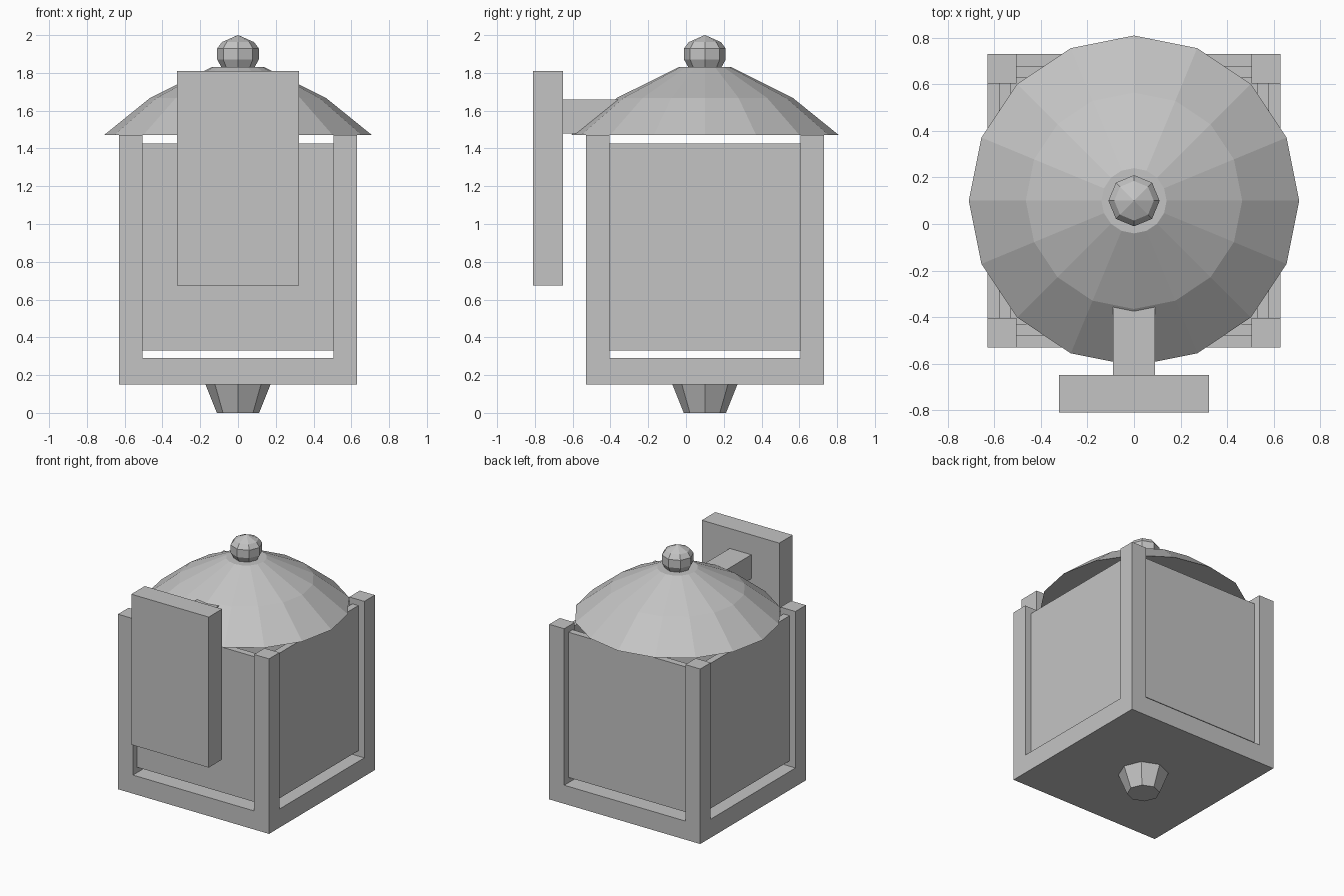
import bpy, math

if "Cube" in bpy.data.objects:
    bpy.data.objects.remove(bpy.data.objects["Cube"], do_unlink=True)

GREY = (0.55, 0.55, 0.55, 1)
mat = bpy.data.materials.new("plain_grey")
mat.use_nodes = True
mat.diffuse_color = GREY
mat.node_tree.nodes["Principled BSDF"].inputs["Base Color"].default_value = GREY

CY = 0.10    # lantern axis in y
HALF = 0.63  # half width of the lantern body


def add_mesh(name, verts, faces):
    me = bpy.data.meshes.new(name)
    me.from_pydata(verts, [], faces)
    me.materials.append(mat)
    ob = bpy.data.objects.new(name, me)
    bpy.context.collection.objects.link(ob)
    return ob


def box(name, x, y, z):
    verts = [(a, b, c) for c in z for b in y for a in x]
    faces = [(0, 2, 3, 1), (4, 5, 7, 6), (0, 1, 5, 4),
             (2, 6, 7, 3), (0, 4, 6, 2), (1, 3, 7, 5)]
    return add_mesh(name, verts, faces)


def lathe(name, profile, sides):
    """Faceted solid of revolution; profile runs bottom to top as (radius, z)."""
    verts, faces = [], []
    for r, z in profile:
        for i in range(sides):
            a = math.tau * i / sides
            verts.append((r * math.cos(a), CY + r * math.sin(a), z))
    for k in range(len(profile) - 1):
        for i in range(sides):
            j = (i + 1) % sides
            lo, hi = k * sides, (k + 1) * sides
            faces.append((lo + i, lo + j, hi + j, hi + i))
    last = (len(profile) - 1) * sides
    faces.append(tuple(reversed(range(sides))))
    faces.append(tuple(range(last, last + sides)))
    return add_mesh(name, verts, faces)


# Base tray
box("base", (-HALF, HALF), (CY - HALF, CY + HALF), (0.15, 0.29))

# Corner posts
POST = 0.125
for sx, xn in ((-1, "right"), (1, "left")):
    for sy, yn in ((-1, "front"), (1, "back")):
        box(f"{yn}_{xn}_post",
            sorted((sx * HALF, sx * (HALF - POST))),
            sorted((CY + sy * HALF, CY + sy * (HALF - POST))), (0.285, 1.47))

# Side panels set back between the posts
W, IN, OUT, PZ = 0.507, 0.53, 0.58, (0.33, 1.425)
for s, xn, yn in ((-1, "right", "front"), (1, "left", "back")):
    box(f"{xn}_panel", sorted((s * IN, s * OUT)), (CY - W, CY + W), PZ)
    box(f"{yn}_panel", (-W, W), sorted((CY + s * IN, CY + s * OUT)), PZ)

# Domed roof, ball finial and bottom finial
lathe("roof", [(0.71, 1.47), (0.465, 1.668), (0.14, 1.83)], 16)
lathe("ball_finial", [(0.085, 1.825), (0.11, 1.87), (0.11, 1.93),
                      (0.085, 1.963), (0.001, 2.0)], 8)
lathe("bottom_finial", [(0.112, 0.0), (0.172, 0.15)], 8)

# Wall plate and bracket arm
box("wall_plate", (-0.323, 0.323), (-0.81, -0.65), (0.675, 1.81))
box("bracket_arm", (-0.09, 0.09), (-0.65, -0.355), (1.48, 1.66))
